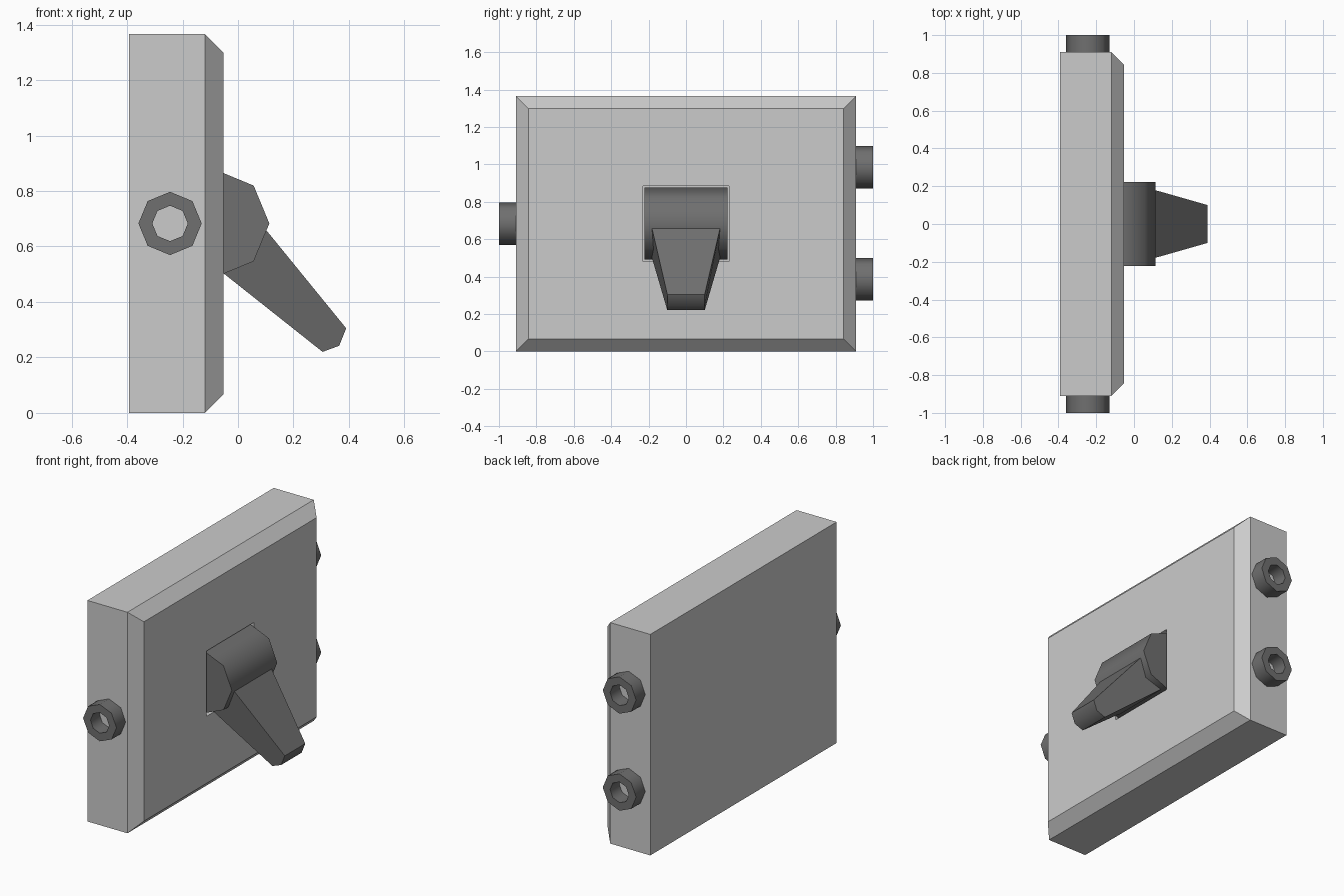
import bpy, bmesh, math

cube = bpy.data.objects.get("Cube")
if cube:
    bpy.data.objects.remove(cube, do_unlink=True)


def material(name, value):
    mat = bpy.data.materials.new(name)
    mat.use_nodes = True
    colour = (value, value, value, 1)
    mat.diffuse_color = colour
    mat.node_tree.nodes["Principled BSDF"].inputs["Base Color"].default_value = colour
    return mat


light_grey = material("light grey", 0.60)
dark_grey = material("dark grey", 0.16)


def loft(name, rings, mat, closed=False, smooth=None):
    """Skin a row of equal rings; cap the ends, or join last to first."""
    bm = bmesh.new()
    rows = [[bm.verts.new(p) for p in ring] for ring in rings]
    pairs = list(zip(rows, rows[1:]))
    if closed:
        pairs.append((rows[-1], rows[0]))
    else:
        bm.faces.new(rows[0])
        bm.faces.new(rows[-1])
    n = len(rows[0])
    for a, b in pairs:
        for i in range(n):
            j = (i + 1) % n
            bm.faces.new((a[i], a[j], b[j], b[i]))
    bmesh.ops.recalc_face_normals(bm, faces=bm.faces)
    mesh = bpy.data.meshes.new(name)
    bm.to_mesh(mesh)
    bm.free()
    mesh.materials.append(mat)
    obj = bpy.data.objects.new(name, mesh)
    bpy.context.collection.objects.link(obj)
    if smooth:
        bpy.ops.object.select_all(action='DESELECT')
        obj.select_set(True)
        bpy.context.view_layer.objects.active = obj
        bpy.ops.object.shade_smooth_by_angle(angle=math.radians(smooth))
    return obj


def rectangle(x, half_y, half_z):
    return [(x, sy * half_y, MID + sz * half_z)
            for sy, sz in ((-1, -1), (1, -1), (1, 1), (-1, 1))]


def octagon(x, y, z, radius):
    return [(x + radius * math.cos(k * math.pi / 4), y,
             z + radius * math.sin(k * math.pi / 4)) for k in range(8)]


MID = 0.683

# Wall plate: square back, chamfered front, slot sunk into the face
loft("wall_plate", [
    rectangle(-0.393, 0.91, MID),
    rectangle(-0.119, 0.91, MID),
    rectangle(-0.053, 0.843, 0.616),
    rectangle(-0.053, 0.23, 0.202),
    rectangle(-0.30, 0.23, 0.202),
], light_grey)

# Pivot hub, half sunk in the slot
loft("pivot_hub", [octagon(-0.08, y, MID, 0.193) for y in (-0.222, 0.222)],
     dark_grey, smooth=50)

# Lever: side profile as (x, z, half width), tapering to a blunt tip
profile = [(-0.10, 0.541, 0.194), (0.305, 0.22, 0.10), (0.365, 0.242, 0.10),
           (0.39, 0.305, 0.10), (0.06, 0.71, 0.194)]
loft("lever", [[(x, side * w, z) for x, z, w in profile] for side in (-1, 1)],
     dark_grey, smooth=52)

# Hollow pipe sockets: one on the right edge, two on the left edge
for name, side, z in (("right_socket", -1, MID),
                      ("upper_left_socket", 1, 0.985),
                      ("lower_left_socket", 1, 0.385)):
    loft(name, [octagon(-0.245, side * y, z, r) for y, r in
                ((0.909, 0.114), (1.0, 0.114), (1.0, 0.064), (0.909, 0.064))],
         dark_grey, closed=True, smooth=50)
